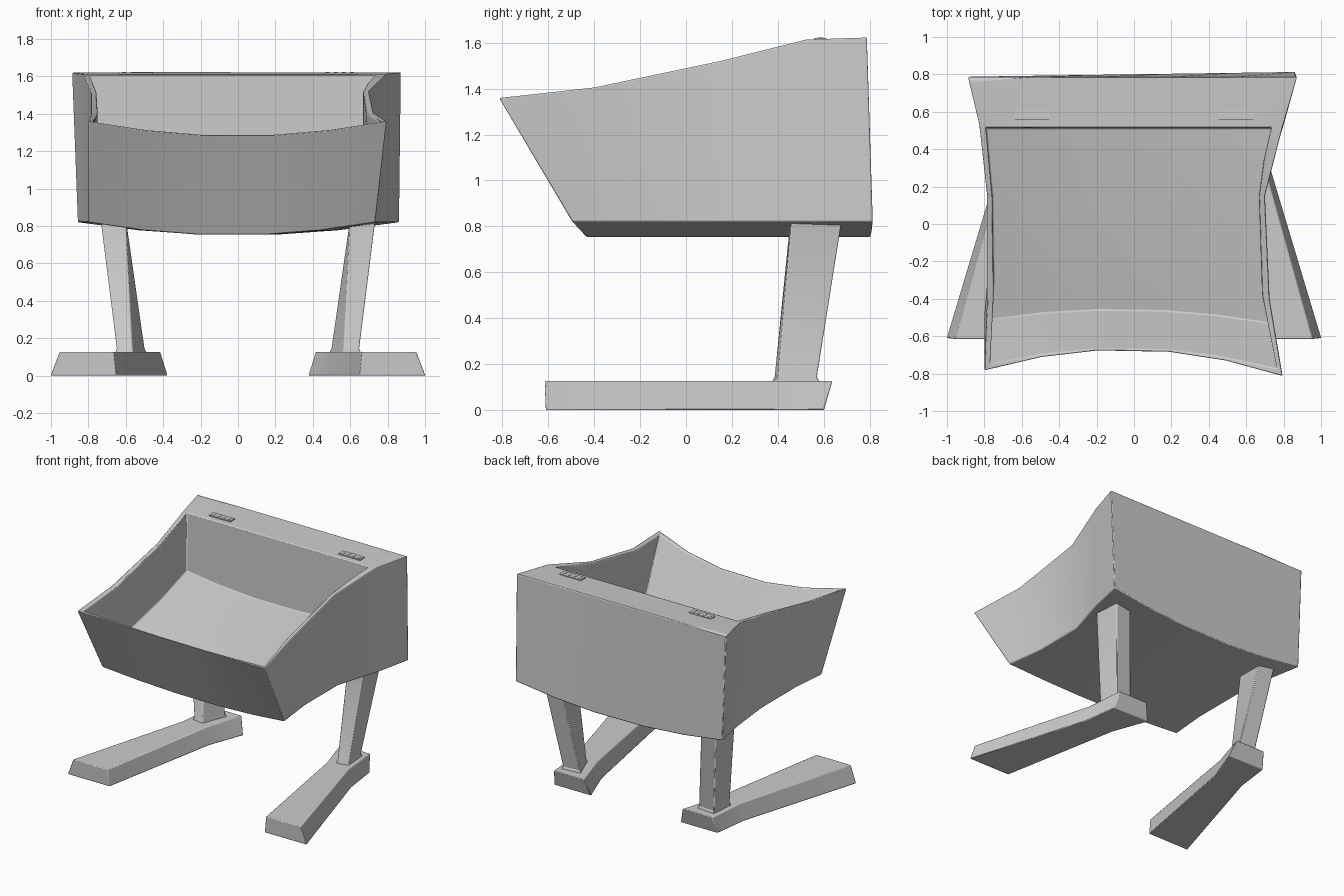
import bpy, bmesh
from mathutils import Vector

if "Cube" in bpy.data.objects:
    bpy.data.objects.remove(bpy.data.objects["Cube"])


def finish(name, bm, bevel=0.0, mirror=False):
    loose = [v for v in bm.verts if not v.link_faces]
    bmesh.ops.delete(bm, geom=loose, context='VERTS')
    bmesh.ops.recalc_face_normals(bm, faces=bm.faces[:])
    me = bpy.data.meshes.new(name)
    bm.to_mesh(me)
    bm.free()
    ob = bpy.data.objects.new(name, me)
    bpy.context.collection.objects.link(ob)
    bpy.ops.object.select_all(action='DESELECT')
    ob.select_set(True)
    bpy.context.view_layer.objects.active = ob
    bpy.ops.object.shade_smooth_by_angle(angle=0.6)
    if bevel:
        m = ob.modifiers.new("Bevel", 'BEVEL')
        m.width, m.segments, m.limit_method, m.angle_limit = bevel, 2, 'ANGLE', 0.7
    if mirror:
        ob.modifiers.new("Mirror", 'MIRROR')
    return ob


def loft(bm, rings):
    """Closed solid through rings of equal point count."""
    vs = [[bm.verts.new(p) for p in r] for r in rings]
    n = len(vs[0])
    for a, b in zip(vs, vs[1:]):
        for i in range(n):
            bm.faces.new((a[i], a[(i + 1) % n], b[(i + 1) % n], b[i]))
    bm.faces.new(vs[0])
    bm.faces.new(vs[-1])


# ---- basin: outer shell, rim and inner bowl built from four layers ----
US = (0, 0.19, 0.38, 0.62, 0.81, 1)


def layer(bm, rows, front_in, front_sag, sag, skew_front=0, skew_back=0):
    """Grid of vertices; each row is (y, x_left, x_right, z)."""
    grid = []
    for j, (y, xl, xr, z) in enumerate(rows):
        line = []
        for u in US:
            c = 1 - (2 * u - 1) ** 2
            dy = front_in * c - skew_front * u if j == 0 else 0
            if j == len(rows) - 1:
                dy = skew_back * u
            dz = (front_sag if j == 0 else sag) * c
            line.append(bm.verts.new((xl + (xr - xl) * u, y + dy, z - dz)))
        grid.append(line)
    return grid


def border(g):
    return (g[0] + [r[-1] for r in g[1:-1]] + g[-1][::-1]
            + [r[0] for r in g[-2:0:-1]])


def bridge(bm, a, b):
    a, b = border(a), border(b)
    for i in range(len(a)):
        k = (i + 1) % len(a)
        bm.faces.new((a[i], a[k], b[k], b[i]))


def fill(bm, g):
    for r, s in zip(g, g[1:]):
        for i in range(len(r) - 1):
            bm.faces.new((r[i], r[i + 1], s[i + 1], s[i]))


bm = bmesh.new()
bottom = layer(bm, [(-.485, -.80, .735, .82), (-.2, -.775, .70, .82), (.2, -.775, .70, .82),
                    (.53, -.81, .80, .82), (.788, -.857, .862, .82)], .06, .07, .07, .01, .025)
outer = layer(bm, [(-.785, -.80, .795, 1.36), (-.40, -.785, .725, 1.405), (.15, -.785, .70, 1.52),
                   (.53, -.827, .797, 1.615), (.787, -.888, .872, 1.622)], .125, .075, 0, .03)
inner = layer(bm, [(-.75, -.77, .765, 1.355), (-.38, -.75, .685, 1.402), (.15, -.757, .668, 1.518),
                   (.34, -.775, .693, 1.563), (.515, -.793, .735, 1.61)], .10, .075, 0, .025)
# the bowl floor falls towards the front, following the rim
floor = layer(bm, [(-.51, -.765, .72, .96), (-.3, -.75, .685, 1.00), (.15, -.757, .668, 1.095),
                   (.34, -.775, .693, 1.135), (.512, -.79, .735, 1.17)], .06, .06, .06, .02)
fill(bm, bottom)
bridge(bm, bottom, outer)
bridge(bm, outer, inner)
bridge(bm, inner, floor)
fill(bm, floor)
finish("basin", bm, 0.01)


# ---- feet: splayed, waisted in front of a small flared heel ----
def foot_ring(rows, z):
    return [(x0, y, z) for x0, x1, y in rows] + [(x1, y, z) for x0, x1, y in rows[::-1]]


bm = bmesh.new()
loft(bm, [foot_ring([(.65, 1.003, -.61), (.475, .72, .33), (.375, .685, .60)], 0),
          foot_ring([(.665, .955, -.615), (.505, .69, .34), (.415, .665, .637)], .127)])
finish("feet", bm, 0.006, True)

# ---- legs: tapered posts with a small flare where they meet the feet ----
low = [(.565, .385), (.648, .40), (.635, .57), (.498, .558)]
high = [(.60, .455), (.735, .46), (.73, .68), (.60, .675)]
cen = Vector((.585, .48))
flare = [tuple(cen + (Vector(p) - cen) * 1.1) for p in low]
bm = bmesh.new()
loft(bm, [[(x, y, .11) for x, y in flare], [(x, y, .128) for x, y in flare],
          [(x, y, .145) for x, y in low], [(x, y, .84) for x, y in high]])
finish("legs", bm, 0.006, True)


# ---- small button panels on the rear ledge ----
def box(bm, c, s):
    x, y, z = (v / 2 for v in s)
    loft(bm, [[(c[0] + a * x, c[1] + b * y, c[2] + k * z)
               for a, b in ((-1, -1), (1, -1), (1, 1), (-1, 1))] for k in (-1, 1)])


bm = bmesh.new()
box(bm, (.545, .585, 1.614), (.18, .055, .012))
finish("control_panels", bm, 0, True)
bm = bmesh.new()
for i in range(4):
    box(bm, (.478 + .044 * i, .585, 1.616), (.02, .026, .012))
finish("buttons", bm, 0, True)
